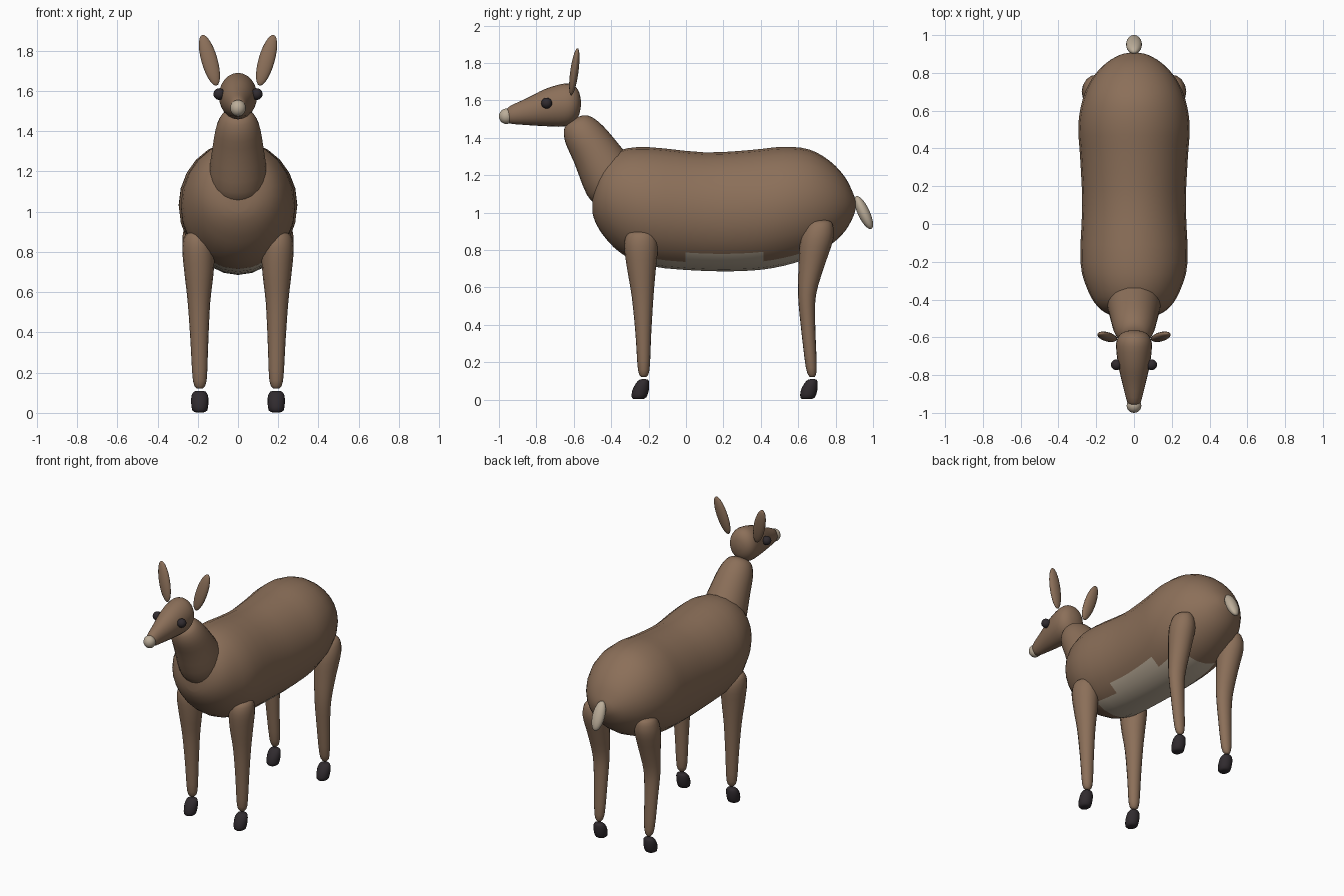
import bpy, bmesh, math
from mathutils import Vector


def material(name, rgb):
    m = bpy.data.materials.new(name)
    m.diffuse_color = (*rgb, 1)
    return m


BROWN = material("brown_fur", (0.26, 0.16, 0.10))
PALE = material("pale_fur", (0.50, 0.42, 0.32))
DARK = material("dark_horn", (0.03, 0.024, 0.028))


def finish(bm, name, mats):
    bmesh.ops.recalc_face_normals(bm, faces=bm.faces)
    for f in bm.faces:
        f.smooth = True
    me = bpy.data.meshes.new(name)
    bm.to_mesh(me)
    bm.free()
    for m in mats:
        me.materials.append(m)
    ob = bpy.data.objects.new(name, me)
    bpy.context.collection.objects.link(ob)
    return ob


def spline(rows, steps):
    """Catmull-Rom interpolation of the ring table."""
    out = []
    for i in range(len(rows) - 1):
        p = [rows[max(0, min(len(rows) - 1, i + k))] for k in (-1, 0, 1, 2)]
        for s in range(steps):
            t = s / steps
            out.append([0.5 * (2 * b + (c - a) * t + (2 * a - 5 * b + 4 * c - d) * t * t
                               + (3 * b - a - 3 * c + d) * t ** 3)
                        for a, b, c, d in zip(*p)])
    return out + [list(rows[-1])]


def loft(name, rings, axis, mats, steps=3, sides=24, paint=None):
    """Skin elliptical rings (x, y, z, half width, half depth) across a fixed axis."""
    bm = bmesh.new()
    u = Vector((1, 0, 0))
    v = u.cross(Vector(axis).normalized())
    loops = []
    for x, y, z, ru, rv in spline(rings, steps):
        loops.append([bm.verts.new(Vector((x, y, z)) + u * ru * math.cos(a) + v * rv * math.sin(a))
                      for a in (2 * math.pi * k / sides for k in range(sides))])
    for a, b in zip(loops, loops[1:]):
        for k in range(sides):
            n = (k + 1) % sides
            bm.faces.new((a[k], a[n], b[n], b[k]))
    bm.faces.new(loops[0])
    bm.faces.new(loops[-1])
    if paint:
        for f in bm.faces:
            f.material_index = int(paint(f.calc_center_median()))
    return finish(bm, name, mats)


def ellipsoid(name, centre, radii, mat, direction=(0, 0, 1)):
    """Sphere scaled by radii, its z axis turned to the given direction."""
    bm = bmesh.new()
    bmesh.ops.create_uvsphere(bm, u_segments=20, v_segments=14, radius=1)
    rot = Vector((0, 0, 1)).rotation_difference(Vector(direction)).to_matrix()
    for p in bm.verts:
        p.co = rot @ Vector([c * r for c, r in zip(p.co, radii)]) + Vector(centre)
    return finish(bm, name, [mat])


# Barrel body: y, half width, top, bottom, with a pale patch underneath
profile = [(-0.50, 0.05, 1.09, 1.00), (-0.485, 0.12, 1.18, 0.95), (-0.44, 0.19, 1.28, 0.875),
           (-0.35, 0.245, 1.335, 0.785), (-0.20, 0.284, 1.35, 0.715), (0.10, 0.274, 1.322, 0.688),
           (0.35, 0.285, 1.335, 0.69), (0.52, 0.295, 1.352, 0.715), (0.66, 0.272, 1.337, 0.76),
           (0.77, 0.222, 1.275, 0.825), (0.85, 0.150, 1.19, 0.90), (0.895, 0.075, 1.10, 0.98),
           (0.907, 0.02, 1.06, 1.02)]
loft("body", [(0, y, (t + b) / 2, w, (t - b) / 2) for y, w, t, b in profile],
     (0, 1, 0), [BROWN, PALE], paint=lambda c: c.z < 0.765 and -0.2 < c.y < 0.6)

# Neck
loft("neck", [(0, -0.34, 1.07, 0.08, 0.08), (0, -0.36, 1.10, 0.125, 0.125),
              (0, -0.40, 1.17, 0.145, 0.15), (0, -0.49, 1.33, 0.125, 0.125),
              (0, -0.555, 1.43, 0.105, 0.105), (0, -0.59, 1.485, 0.07, 0.07),
              (0, -0.60, 1.50, 0.02, 0.02)], (0, -0.5, 0.86), [BROWN])

# Head tapering to the muzzle
loft("head", [(0, -0.96, 1.52, 0.015, 0.02), (0, -0.945, 1.522, 0.035, 0.045),
              (0, -0.85, 1.54, 0.06, 0.072), (0, -0.75, 1.562, 0.083, 0.10),
              (0, -0.65, 1.575, 0.095, 0.115), (0, -0.60, 1.58, 0.085, 0.10),
              (0, -0.572, 1.583, 0.055, 0.062), (0, -0.562, 1.585, 0.015, 0.015)],
     (0, 1, 0), [BROWN])
ellipsoid("nose", (0, -0.961, 1.515), (0.039, 0.039, 0.041), PALE)

# Tail
ellipsoid("tail", (0, 0.95, 1.0), (0.042, 0.032, 0.097), PALE, (0, -0.42, 0.9))

front_leg = [(0.195, -0.24, 0.90, 0.03, 0.04), (0.197, -0.24, 0.885, 0.065, 0.075),
             (0.197, -0.24, 0.82, 0.080, 0.09), (0.194, -0.238, 0.70, 0.073, 0.077),
             (0.194, -0.232, 0.55, 0.056, 0.058), (0.192, -0.228, 0.35, 0.044, 0.042),
             (0.19, -0.226, 0.16, 0.034, 0.031), (0.19, -0.226, 0.12, 0.012, 0.012)]
hind_leg = [(0.195, 0.715, 0.96, 0.03, 0.04), (0.197, 0.713, 0.94, 0.062, 0.07),
            (0.197, 0.70, 0.86, 0.080, 0.088), (0.194, 0.672, 0.72, 0.070, 0.070),
            (0.194, 0.647, 0.56, 0.056, 0.048), (0.192, 0.652, 0.40, 0.046, 0.039),
            (0.19, 0.67, 0.17, 0.034, 0.029), (0.19, 0.675, 0.12, 0.012, 0.012)]

# Paired parts
for side, s in (("right", -1), ("left", 1)):
    ellipsoid(f"{side}_eye", (s * 0.093, -0.745, 1.585), (0.029,) * 3, DARK)
    ellipsoid(f"{side}_ear", (s * 0.142, -0.597, 1.753), (0.040, 0.022, 0.132), BROWN,
              (s * 0.27, 0.13, 0.95))
    for end, rings in (("front", front_leg), ("hind", hind_leg)):
        loft(f"{side}_{end}_leg", [(s * x, y, z, a, b) for x, y, z, a, b in rings],
             (0, 0, 1), [BROWN], sides=16)
        # Hoof leaning forward at the toe
        y = rings[-1][1] - 0.017
        loft(f"{side}_{end}_hoof",
             [(s * 0.19, y - 0.012, 0.003, 0.02, 0.022), (s * 0.19, y - 0.008, 0.012, 0.037, 0.039),
              (s * 0.19, y, 0.05, 0.043, 0.044), (s * 0.19, y + 0.010, 0.085, 0.041, 0.036),
              (s * 0.19, y + 0.017, 0.105, 0.03, 0.025), (s * 0.19, y + 0.018, 0.109, 0.015, 0.012)],
             (0, 0, 1), [DARK], steps=2, sides=16)
